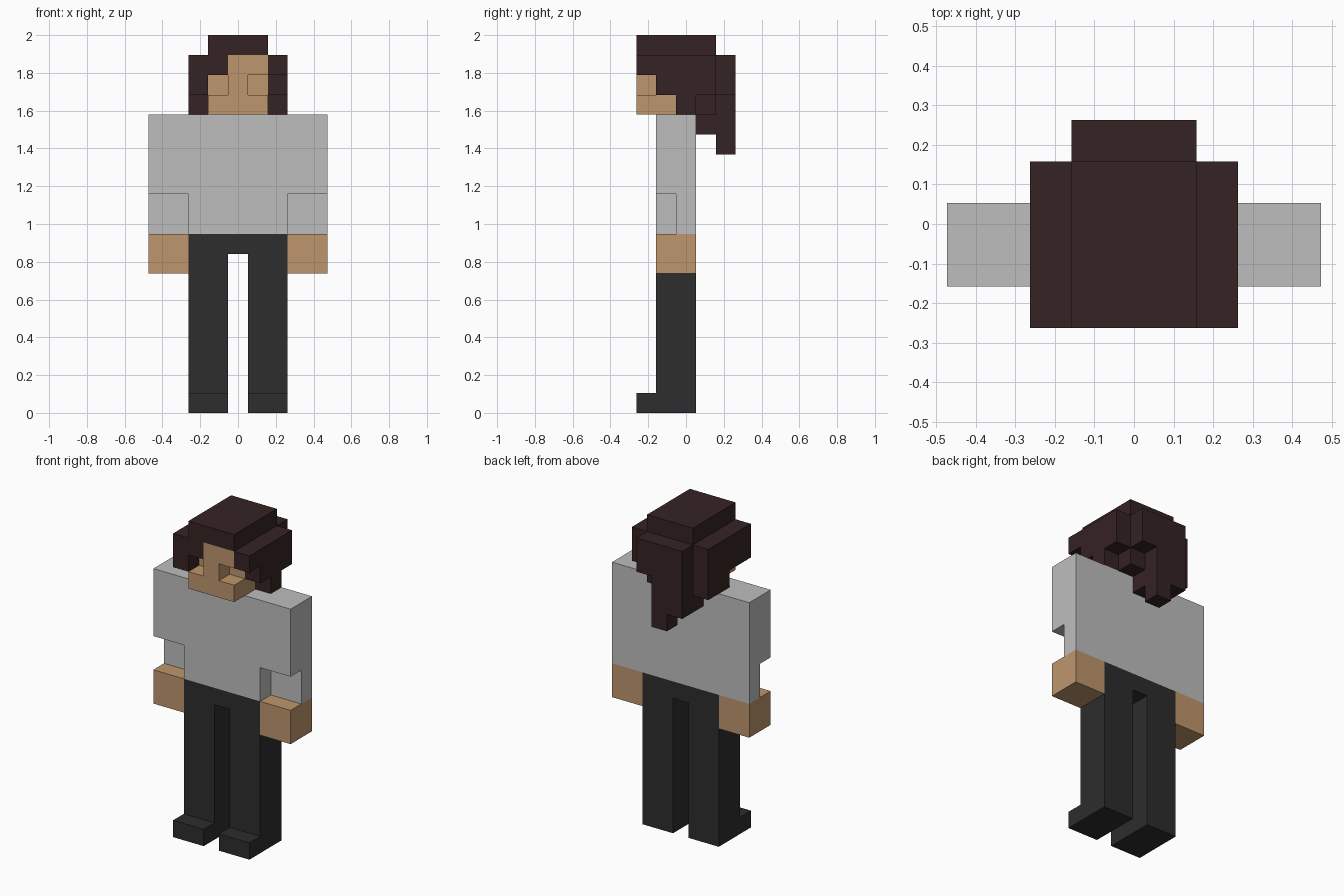
import bpy
import bmesh
from mathutils import Vector

cube = bpy.data.objects.get("Cube")
if cube:
    bpy.data.objects.remove(cube, do_unlink=True)

U = 2 / 19  # edge length of one block


def material(name, rgb):
    m = bpy.data.materials.new(name)
    m.use_nodes = True
    m.diffuse_color = (*rgb, 1)
    bsdf = m.node_tree.nodes["Principled BSDF"]
    bsdf.inputs["Base Color"].default_value = (*rgb, 1)
    bsdf.inputs["Roughness"].default_value = 0.9
    return m


HAIR = material("dark_brown_hair", (0.036, 0.016, 0.017))
SKIN = material("tan_skin", (0.515, 0.305, 0.150))
SHIRT = material("light_grey_shirt", (0.515, 0.515, 0.515))
TROUSERS = material("charcoal_trousers", (0.026, 0.026, 0.026))

AXES = [Vector(d) for d in ((1, 0, 0), (0, 1, 0), (0, 0, 1))]


def part(name, mat, boxes, cut=(), mirror=False):
    """Fuse block ranges (x0, x1, y0, y1, z0, z1, inclusive) into one clean shell."""
    def fill(ranges):
        return {(x, y, z) for x0, x1, y0, y1, z0, z1 in ranges
                for x in range(x0, x1 + 1)
                for y in range(y0, y1 + 1)
                for z in range(z0, z1 + 1)}

    cells = fill(boxes) - fill(cut)
    if mirror:
        cells = {(-x, y, z) for x, y, z in cells}
    bm = bmesh.new()
    for cell in sorted(cells):
        centre = Vector(cell) + Vector((0, 0, 0.5))
        for i in range(3):
            for sign in (1, -1):
                n = AXES[i] * sign
                if tuple(int(c + d) for c, d in zip(cell, n)) in cells:
                    continue
                a = AXES[(i + 1) % 3] / 2
                b = AXES[(i + 2) % 3] / 2 * sign
                mid = centre + n / 2
                bm.faces.new([bm.verts.new((mid + s * a + t * b) * U)
                              for s, t in ((-1, -1), (1, -1), (1, 1), (-1, 1))])
    bmesh.ops.remove_doubles(bm, verts=bm.verts, dist=U * 0.01)
    # Merge coplanar block faces into large flat panels
    bmesh.ops.dissolve_limit(bm, angle_limit=0.01, verts=bm.verts, edges=bm.edges)
    mesh = bpy.data.meshes.new(name)
    bm.to_mesh(mesh)
    bm.free()
    mesh.materials.append(mat)
    obj = bpy.data.objects.new(name, mesh)
    bpy.context.collection.objects.link(obj)
    return obj


# Paired limbs, described on the left (+x) side
for side, flip in (("left", False), ("right", True)):
    part(side + "_leg", TROUSERS,
         [(1, 2, -1, 0, 0, 8),      # leg
          (1, 2, -2, -2, 0, 0)],    # toe
         mirror=flip)
    part(side + "_sleeve", SHIRT,
         [(3, 4, -1, 0, 11, 14),    # upper sleeve
          (3, 4, 0, 0, 9, 10)],     # thinner forearm
         mirror=flip)
    part(side + "_hand", SKIN, [(3, 4, -1, 0, 7, 8)], mirror=flip)

# Trunk
part("crotch", TROUSERS, [(0, 0, -1, 0, 8, 8)])
part("torso", SHIRT, [(-2, 2, -1, 0, 9, 14)])

# Head with eye sockets and a corner left for the fringe
part("head", SKIN,
     [(-1, 1, -2, 0, 15, 17)],
     cut=[(-1, -1, -2, -2, 16, 17),
          (1, 1, -2, -2, 16, 16),
          (-1, 1, 0, 0, 15, 15)])

# Hair
part("hair_top", HAIR, [(-1, 1, -2, 1, 18, 18)])
part("hair_fringe", HAIR, [(-1, -1, -2, -2, 17, 17)])
part("hair_nape", HAIR, [(-1, 1, 0, 0, 15, 15)])
part("hair_left_side", HAIR,
     [(2, 2, -2, 1, 17, 17),
      (2, 2, -1, 1, 16, 16),
      (2, 2, 0, 0, 15, 15)])
part("hair_right_side", HAIR,
     [(-2, -2, -2, 1, 16, 17),
      (-2, -2, 0, 1, 15, 15)])
part("hair_back", HAIR,
     [(1, 1, 1, 1, 15, 17),
      (1, 1, 2, 2, 16, 17),
      (-1, 0, 1, 1, 14, 17),
      (0, 0, 2, 2, 13, 17),
      (-1, -1, 2, 2, 14, 17)])
